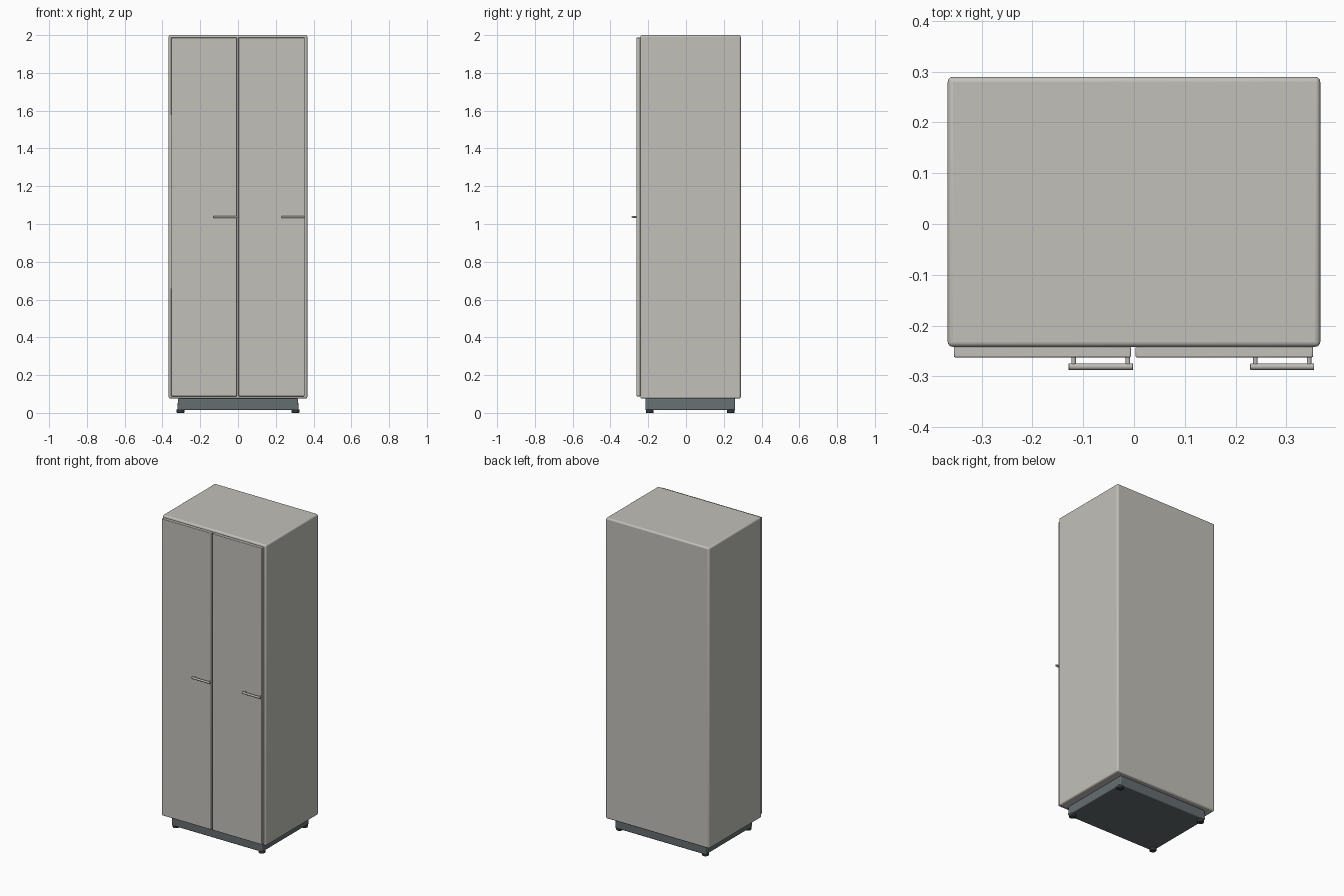
import bpy
import math

if "Cube" in bpy.data.objects:
    bpy.data.objects.remove(bpy.data.objects["Cube"])


def material(name, rgb):
    m = bpy.data.materials.new(name)
    m.diffuse_color = (*rgb, 1)
    m.use_nodes = True
    m.node_tree.nodes["Principled BSDF"].inputs["Base Color"].default_value = m.diffuse_color
    return m


GREY = material("light_warm_grey", (0.54, 0.53, 0.49))
METAL = material("handle_grey", (0.52, 0.51, 0.48))
DARK = material("dark_slate", (0.13, 0.155, 0.16))
BLACK = material("foot_black", (0.04, 0.045, 0.05))


def finish(ob, name, mat, bevel=0, segments=3):
    ob.name = name
    ob.data.materials.append(mat)
    if bevel:
        b = ob.modifiers.new("rounded_edges", "BEVEL")
        b.width, b.segments = bevel, segments
    bpy.ops.object.shade_smooth_by_angle(angle=math.radians(40))
    return ob


def box(name, x, y, z, mat, bevel=0, segments=3):
    """Box from (min, max) ranges, with rounded edges."""
    bpy.ops.mesh.primitive_cube_add(size=1)
    ob = bpy.context.object
    for v in ob.data.vertices:
        v.co = [r[0] + (c + 0.5) * (r[1] - r[0]) for r, c in zip((x, y, z), v.co)]
    return finish(ob, name, mat, bevel, segments)


def rod(name, centre, radius, length, axis, mat, bevel=0):
    rot = {"x": (0, math.pi / 2, 0), "y": (math.pi / 2, 0, 0), "z": (0, 0, 0)}[axis]
    bpy.ops.mesh.primitive_cylinder_add(vertices=24, radius=radius, depth=length,
                                        location=centre, rotation=rot)
    return finish(bpy.context.object, name, mat, bevel, 2)


# Cabinet body
box("cabinet_body", (-0.367, 0.367), (-0.242, 0.29), (0.075, 2.0), GREY, 0.01, 4)

# Doors, each with a horizontal bar handle on two posts
for side, x0, x1, h0, h1 in (("left", -0.355, -0.006, -0.129, -0.002),
                             ("right", 0.003, 0.353, 0.229, 0.355)):
    box(side + "_door", (x0, x1), (-0.263, -0.241), (0.088, 1.987), GREY, 0.003, 2)
    rod(side + "_handle_bar", ((h0 + h1) / 2, -0.281, 1.037), 0.0065, h1 - h0, "x", METAL, 0.001)
    for i, px in enumerate((h0 + 0.01, h1 - 0.01)):
        rod(f"{side}_handle_post_{i + 1}", (px, -0.27, 1.037), 0.0045, 0.018, "y", METAL)

# Recessed plinth, slightly wider at the bottom
plinth = box("plinth", (-0.317, 0.317), (-0.215, 0.26), (0.014, 0.077), DARK)
for v in plinth.data.vertices:
    if v.co.z < 0.05:
        v.co.x *= 1.016
b = plinth.modifiers.new("rounded_edges", "BEVEL")
b.width, b.segments = 0.006, 3

# Corner feet
for sx in (-1, 1):
    for y in (-0.192, 0.237):
        rod(f"{'left' if sx < 0 else 'right'}_{'front' if y < 0 else 'back'}_foot",
            (sx * 0.304, y, 0.0095), 0.021, 0.019, "z", BLACK, 0.004)
